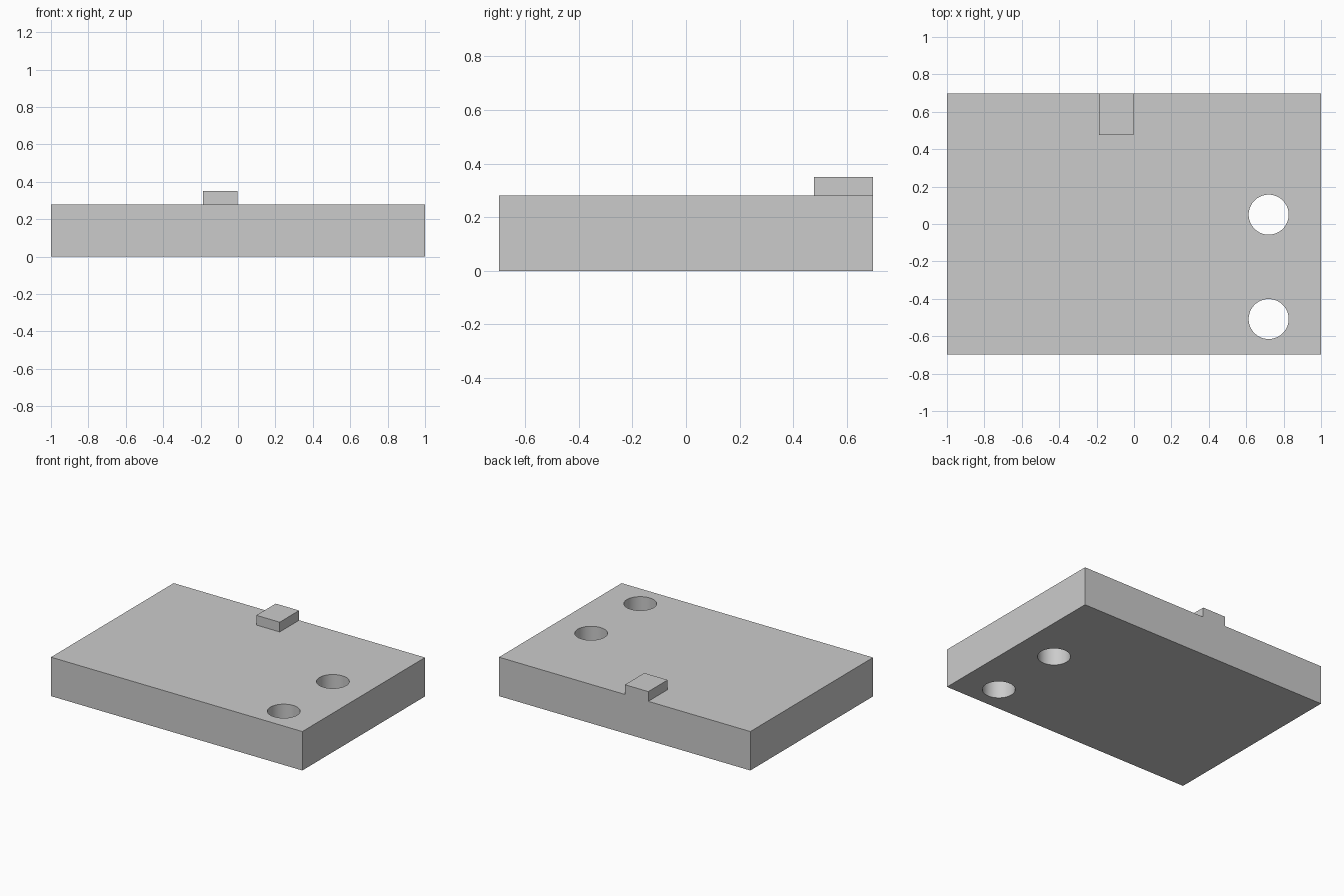
import bpy
import math

cube = bpy.data.objects.get("Cube")
if cube:
    bpy.data.objects.remove(cube, do_unlink=True)

HALF_DEPTH, THICK, TAB_TOP = 0.697, 0.28, 0.35

grey = bpy.data.materials.new("plain grey")
grey.use_nodes = True
colour = (0.6, 0.6, 0.6, 1)
grey.diffuse_color = colour
grey.node_tree.nodes["Principled BSDF"].inputs["Base Color"].default_value = colour


def box(name, low, high):
    """Box between two opposite corners."""
    centre = [(a + b) / 2 for a, b in zip(low, high)]
    bpy.ops.mesh.primitive_cube_add(size=1, location=centre)
    obj = bpy.context.object
    obj.name = name
    obj.scale = [b - a for a, b in zip(low, high)]
    bpy.ops.object.transform_apply(location=True, rotation=False, scale=True)
    obj.data.materials.append(grey)
    return obj


def combine(target, other, operation):
    """Apply an exact boolean and discard the second body."""
    mod = target.modifiers.new(operation.lower(), "BOOLEAN")
    mod.operation, mod.object, mod.solver = operation, other, "EXACT"
    bpy.context.view_layer.objects.active = target
    bpy.ops.object.modifier_apply(modifier=mod.name)
    bpy.data.objects.remove(other, do_unlink=True)


# Flat slab with a raised tab flush with its back edge
plate = box("base_plate", (-1, -HALF_DEPTH, 0), (1, HALF_DEPTH, THICK))
tab = box("back_tab", (-0.188, 0.477, THICK / 2), (-0.002, HALF_DEPTH, TAB_TOP))
combine(plate, tab, "UNION")

# Two round through holes near the left side
for y in (0.05, -0.508):
    bpy.ops.mesh.primitive_cylinder_add(vertices=64, radius=0.107, depth=1,
                                        location=(0.72, y, THICK / 2))
    drill = bpy.context.object
    drill.name = "hole_cutter"
    drill.hide_render = True
    drill.data.materials.append(grey)
    combine(plate, drill, "DIFFERENCE")

# Smooth hole walls, crisp box edges
bpy.ops.object.select_all(action="DESELECT")
plate.select_set(True)
bpy.context.view_layer.objects.active = plate
bpy.ops.object.shade_smooth_by_angle(angle=math.radians(30))
